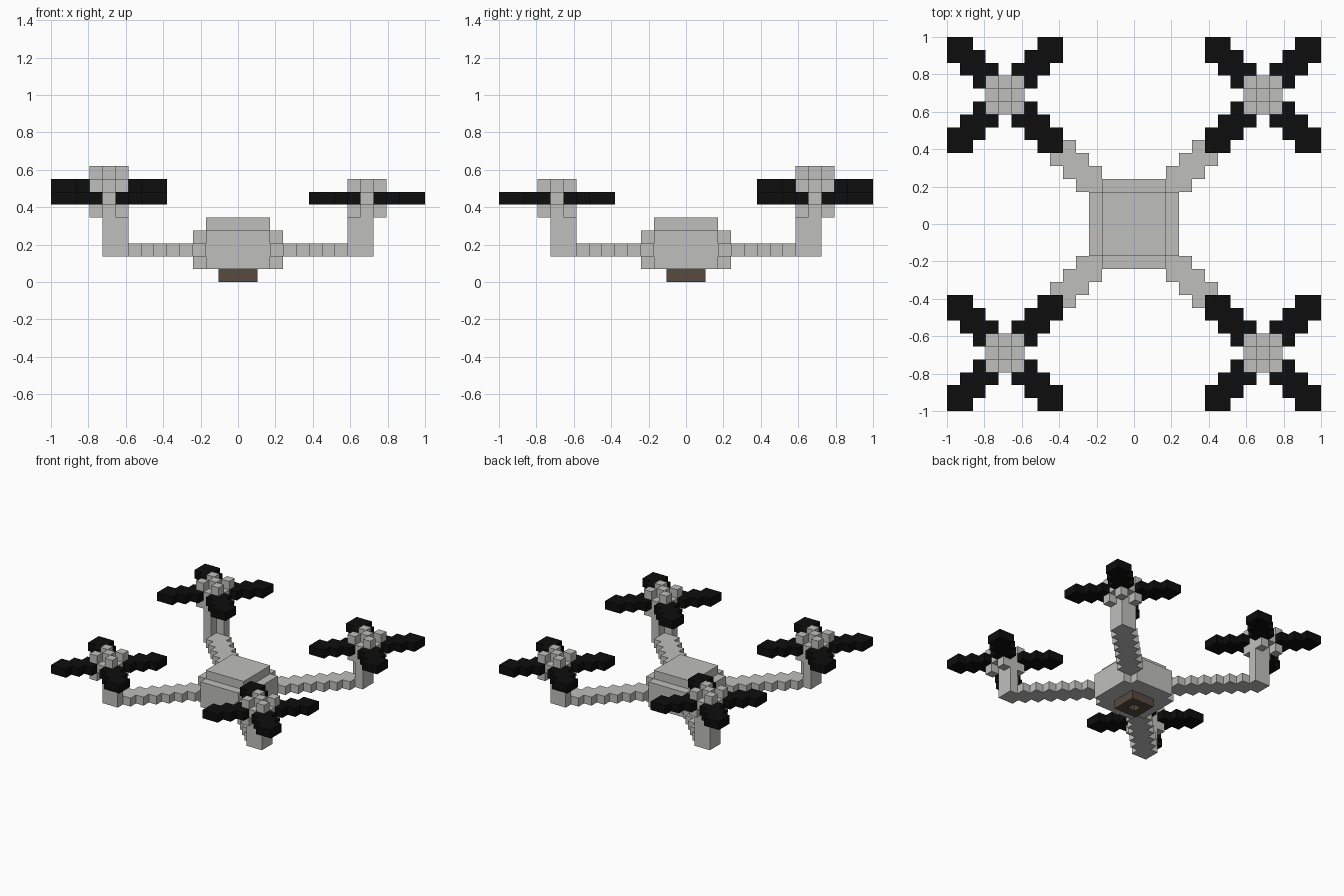
import bpy, bmesh, math
from mathutils import Vector

if "Cube" in bpy.data.objects:
    bpy.data.objects.remove(bpy.data.objects["Cube"], do_unlink=True)

U = 2 / 29  # edge length of one block


def material(name, rgb):
    m = bpy.data.materials.new(name)
    m.use_nodes = True
    m.diffuse_color = (*rgb, 1)
    m.node_tree.nodes["Principled BSDF"].inputs["Base Color"].default_value = (*rgb, 1)
    return m


GREY = material("light grey", (0.52, 0.52, 0.51))
BLACK = material("black", (0.004, 0.004, 0.004))
BROWN = material("dark brown", (0.095, 0.07, 0.05))


def block_part(name, cells, mat):
    """Outer skin of a set of unit blocks (x, y centred, z counted from the ground)."""
    cells = set(cells)
    bm = bmesh.new()
    for c in cells:
        for axis in range(3):
            for s in (-1, 1):
                n = [0, 0, 0]
                n[axis] = s
                if tuple(a + b for a, b in zip(c, n)) in cells:
                    continue
                n = Vector(n)
                a = Vector((0, 0, 0))
                a[(axis + 1) % 3] = 1
                b = n.cross(a)
                mid = Vector(c) + Vector((0, 0, 0.5)) + n / 2
                corners = [mid + (p * a + q * b) / 2
                           for p, q in ((-1, -1), (1, -1), (1, 1), (-1, 1))]
                bm.faces.new([bm.verts.new(v * U) for v in corners])
    bmesh.ops.remove_doubles(bm, verts=bm.verts, dist=U * 0.01)
    # Merge flat neighbouring squares
    bmesh.ops.dissolve_limit(bm, angle_limit=math.radians(1),
                             verts=bm.verts, edges=bm.edges)
    me = bpy.data.meshes.new(name)
    bm.to_mesh(me)
    bm.free()
    me.materials.append(mat)
    ob = bpy.data.objects.new(name, me)
    bpy.context.collection.objects.link(ob)
    return ob


def slab(r, z0, z1):
    return [(x, y, z) for x in range(-r, r + 1) for y in range(-r, r + 1)
            for z in range(z0, z1)]


# Hull with notched corners and a smaller raised lid
hull = [c for c in slab(3, 1, 4) if abs(c[0]) + abs(c[1]) < 6]
block_part("body", hull + slab(2, 4, 5), GREY)

# Square camera ring under the hull
block_part("camera", [c for c in slab(1, 0, 1) if c[:2] != (0, 0)], BROWN)

# Four arms, each with a post, a hub and crossed blades
for side, sx in (("left", 1), ("right", -1)):
    for end, sy in (("front", -1), ("back", 1)):
        tag = f"{end}_{side}"
        lift = 1 if (sx, sy) == (-1, 1) else 0  # one rotor sits a block higher

        # Stepped diagonal arm
        arm = [(sx * i, sy * j, 2) for i in range(3, 10) for j in range(3, 10)
               if abs(i - j) <= 1]
        block_part(f"arm_{tag}", arm, GREY)

        # L-shaped post
        post = [(sx * i, sy * j, z) for i, j in ((10, 10), (9, 10), (10, 9))
                for z in range(2, 6 + lift)]
        block_part(f"post_{tag}", post, GREY)

        # Hub: plus-shaped middle, corner blocks above and below
        zb = 6 + lift
        cx, cy = 10 * sx, 10 * sy
        hub = []
        for i in (-1, 0, 1):
            for j in (-1, 0, 1):
                if abs(i) + abs(j) < 2:
                    hub.append((cx + i, cy + j, zb))
                if abs(i) + abs(j) == 2:
                    hub += [(cx + i, cy + j, zb - 1), (cx + i, cy + j, zb + 1)]
        hub.append((cx, cy, zb + 1))
        block_part(f"hub_{tag}", hub, GREY)

        # Four stepped blades reaching out along the diagonals
        blades = [(cx + a * i, cy + b * j, zb) for a in (-1, 1) for b in (-1, 1)
                  for i in range(1, 5) for j in range(1, 5) if abs(i - j) <= 1]
        block_part(f"blades_{tag}", blades, BLACK)
